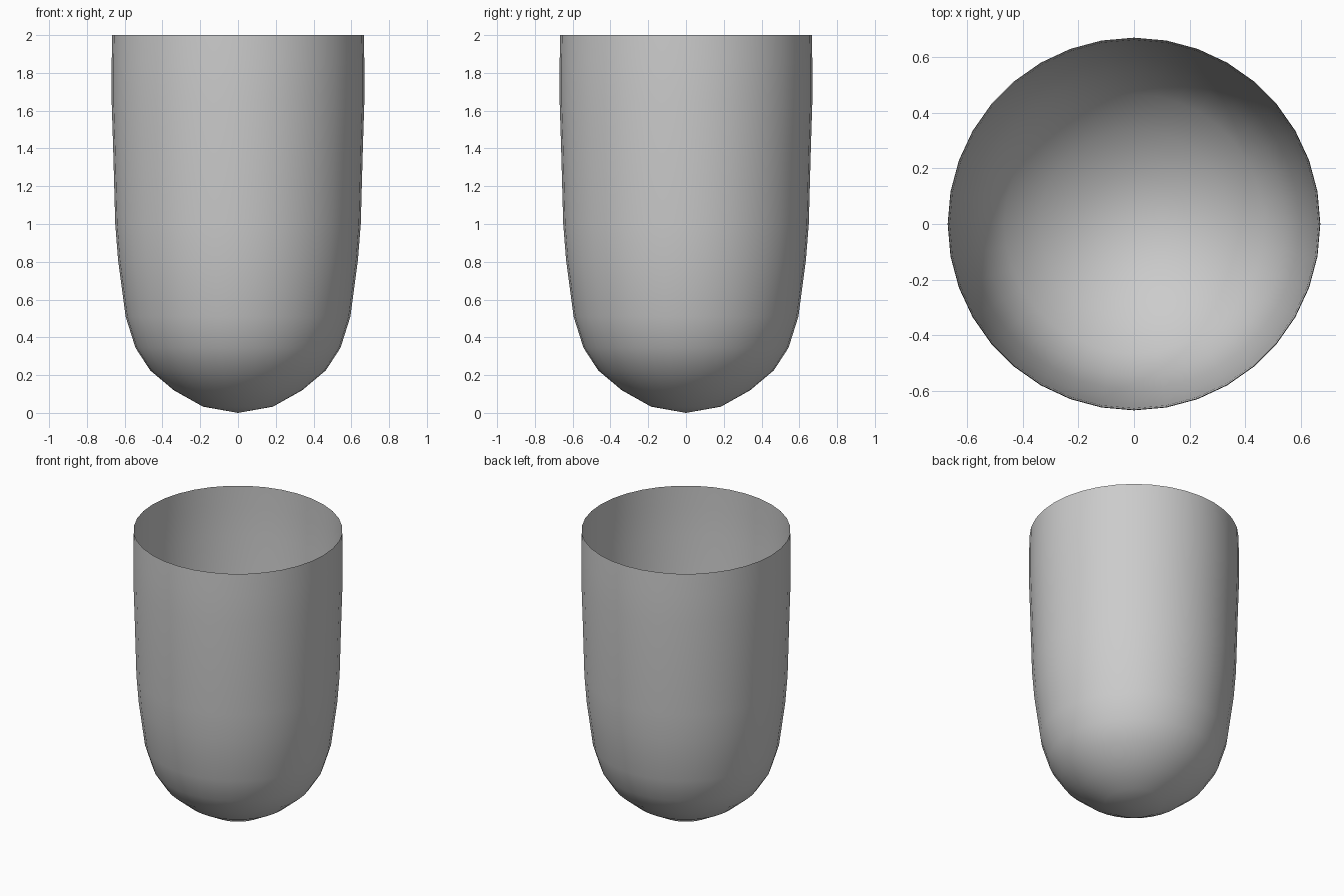
import bpy, bmesh, math

if "Cube" in bpy.data.objects:
    bpy.data.objects.remove(bpy.data.objects["Cube"])

SIDES = 36

# Cup wall profile (radius, height), from base ring to open rim
profile = [(0.185, 0.033), (0.34, 0.12), (0.465, 0.225), (0.543, 0.345),
           (0.595, 0.51), (0.635, 0.81), (0.65, 1.0), (0.661, 1.4),
           (0.669, 1.65), (0.669, 1.85), (0.666, 2.0)]

bm = bmesh.new()
tip = bm.verts.new((0, 0, 0))
rings = [[bm.verts.new((r * math.cos(2 * math.pi * i / SIDES),
                        r * math.sin(2 * math.pi * i / SIDES), z))
          for i in range(SIDES)] for r, z in profile]

# Shallow base fan and smooth lathed wall
for i in range(SIDES):
    j = (i + 1) % SIDES
    bm.faces.new((tip, rings[0][j], rings[0][i]))
    for low, high in zip(rings, rings[1:]):
        bm.faces.new((low[i], low[j], high[j], high[i]))
for f in bm.faces:
    f.smooth = True

mesh = bpy.data.meshes.new("cup_shell")
bm.to_mesh(mesh)
bm.free()
cup = bpy.data.objects.new("cup_shell", mesh)
bpy.context.collection.objects.link(cup)
